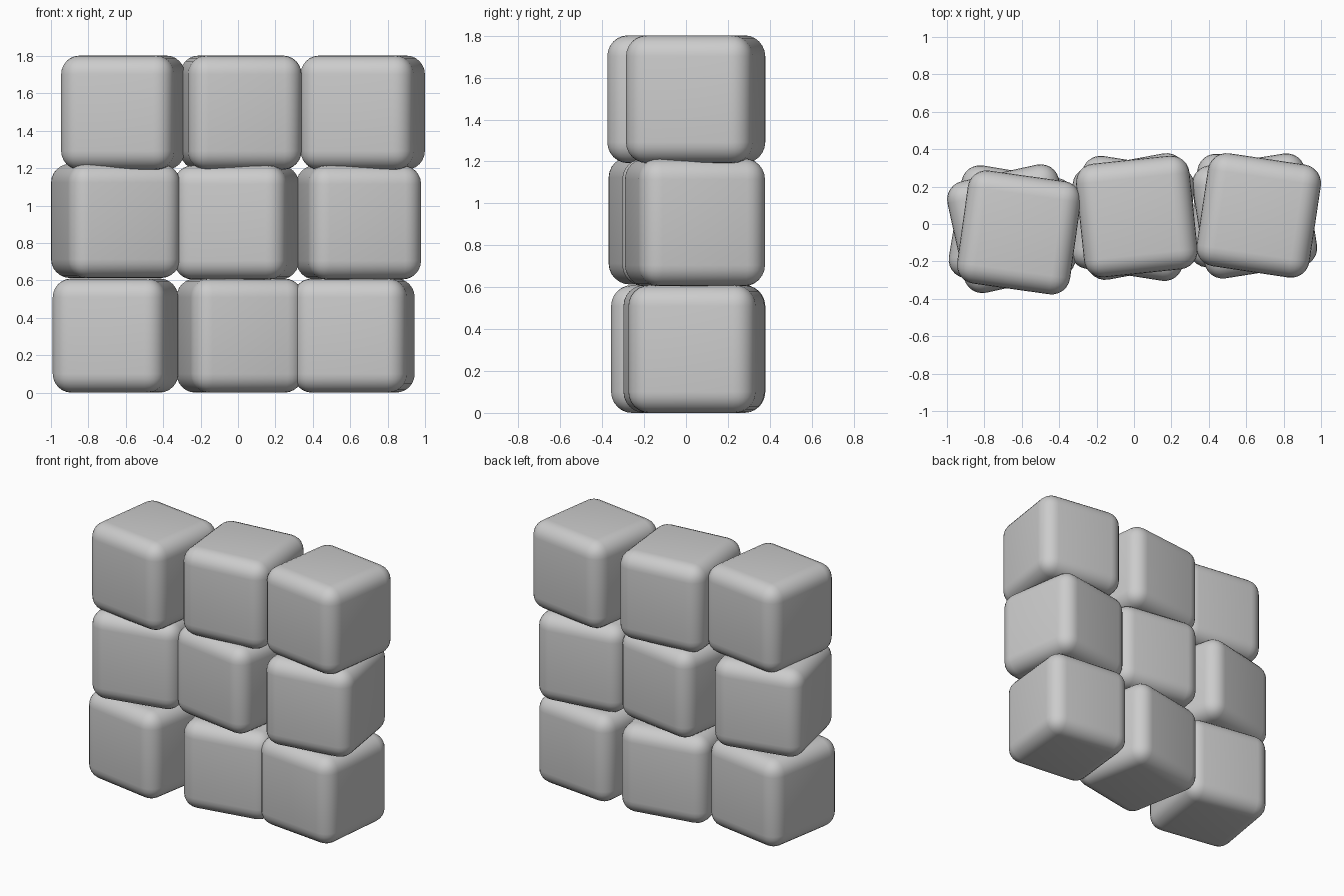
import bpy
from math import radians

if "Cube" in bpy.data.objects:
    bpy.data.objects.remove(bpy.data.objects["Cube"])

SIZE = 0.61
RADIUS = 0.1

# rows from bottom to top: (x, y, z, turn in degrees)
ROWS = {
    "bottom": [(-0.655, -0.022, 0.305, -9.5), (0.01, 0.04, 0.305, 10.5), (0.62, 0.05, 0.305, -6)],
    "middle": [(-0.655, -0.025, 0.918, 12.5), (-0.008, 0.03, 0.91, -9), (0.645, 0.043, 0.91, 9)],
    "top": [(-0.615, -0.045, 1.497, -8), (0.015, 0.04, 1.497, 6), (0.667, 0.046, 1.497, -8.5)],
}


def rounded_block(name, x, y, z, turn):
    bpy.ops.mesh.primitive_cube_add(size=SIZE, location=(x, y, z),
                                    rotation=(0, 0, radians(turn)))
    block = bpy.context.object
    block.name = name
    bevel = block.modifiers.new("rounded_edges", 'BEVEL')
    bevel.width = RADIUS
    bevel.segments = 6
    bpy.ops.object.shade_smooth()


# wall of stacked, alternately turned blocks
for row, blocks in ROWS.items():
    for side, placement in zip(("left", "centre", "right"), blocks):
        rounded_block(f"{row}_{side}_block", *placement)
